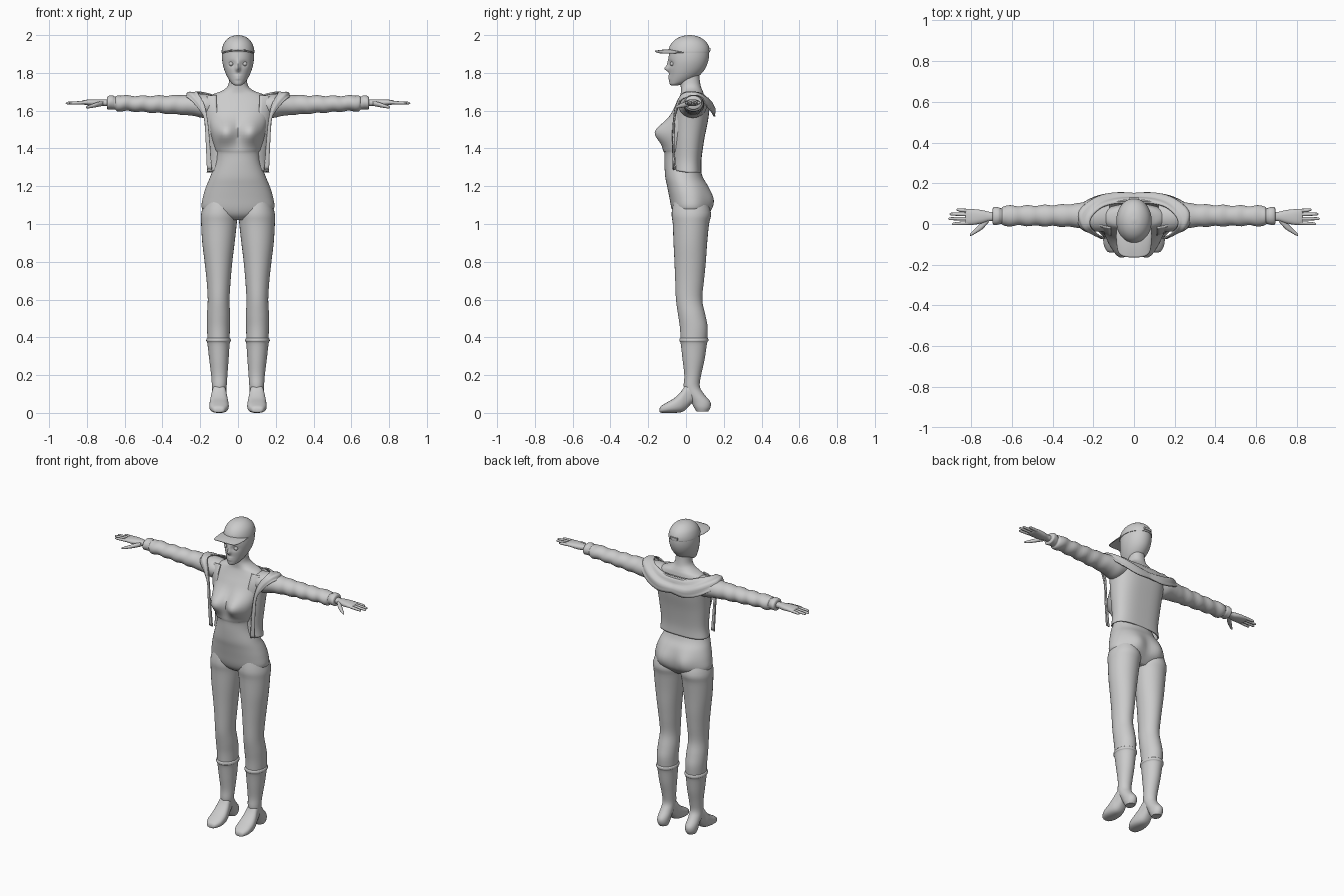
import bpy, bmesh, math
from mathutils import Vector


def spline(rows, sub):
    """Catmull-Rom interpolation of tuples."""
    out = []
    for i in range(len(rows) - 1):
        a, b, c, d = rows[max(i - 1, 0)], rows[i], rows[i + 1], rows[min(i + 2, len(rows) - 1)]
        for k in range(sub):
            t = k / sub
            out.append([0.5 * (2 * q + (r - p) * t + (2 * p - 5 * q + 4 * r - s) * t * t
                               + (3 * q - p - 3 * r + s) * t ** 3)
                        for p, q, r, s in zip(a, b, c, d)])
    return out + [list(rows[-1])]


def finish(name, bm, mirror=False, thick=0):
    bmesh.ops.recalc_face_normals(bm, faces=bm.faces)
    me = bpy.data.meshes.new(name)
    bm.to_mesh(me)
    bm.free()
    for p in me.polygons:
        p.use_smooth = True
    me.set_sharp_from_angle(angle=math.radians(50))
    ob = bpy.data.objects.new(name, me)
    bpy.context.collection.objects.link(ob)
    if mirror:
        ob.modifiers.new("mirror", 'MIRROR')
    if thick:
        m = ob.modifiers.new("thickness", 'SOLIDIFY')
        m.thickness = thick
        m.offset = 0
    return ob


def skin(bm, rings, closed):
    vs = [[bm.verts.new(p) for p in r] for r in rings]
    n = len(vs[0])
    for a, b in zip(vs, vs[1:]):
        for j in range(n if closed else n - 1):
            k = (j + 1) % n
            bm.faces.new((a[j], a[k], b[k], b[j]))
    return vs


def loft(name, axis, rows, mirror=False, n=32, power=1.0, sub=4, deform=None):
    """Rows: position on axis, then min/max of the two other directions."""
    bm = bmesh.new()
    rings = []
    for t, u0, u1, v0, v1 in spline(rows, sub):
        ring = []
        for j in range(n):
            a = 2 * math.pi * j / n
            c, s = math.cos(a), math.sin(a)
            u = (u0 + u1) / 2 + (u1 - u0) / 2 * math.copysign(abs(c) ** power, c)
            v = (v0 + v1) / 2 + (v1 - v0) / 2 * math.copysign(abs(s) ** power, s)
            p = Vector({'x': (t, u, v), 'y': (u, t, v), 'z': (u, v, t)}[axis])
            ring.append(deform(p, a) if deform else p)
        rings.append(ring)
    vs = skin(bm, rings, True)
    bm.faces.new(vs[0])
    bm.faces.new(vs[-1])
    return finish(name, bm, mirror)


def ribbon(name, stations, bulge=0, thick=0.006, folds=0):
    """Mirrored strip between inner and outer edge points."""
    bm = bmesh.new()
    rings = []
    for i, s in enumerate(spline(stations, 6)):
        a, b = Vector(s[:3]), Vector(s[3:])
        ring = []
        for k in range(11):
            t = k / 10
            p = a.lerp(b, t)
            d = Vector((p.x * 2 if p.x > 0.01 else 0, p.y * 4, 0.5)).normalized()
            w = (b - a).length * bulge
            f = math.sin(math.pi * t) + folds * math.sin(3 * math.pi * t + p.x * 12)* math.sin(math.pi * t)
            q = p + d * w * f
            if i == 0:
                q.x = 0
            ring.append(q)
        rings.append(ring)
    skin(bm, rings, False)
    return finish(name, bm, True, thick)


def bump(p, x, z, sx, sz, amp):
    return amp * math.exp(-((abs(p.x) - x) / sx) ** 2 - ((p.z - z) / sz) ** 2)


def body_shape(p, a):
    if math.sin(a) < 0:      # bust
        p.y -= bump(p, 0.068, 1.485, 0.062, 0.062, 0.066) * min(1, -2 * math.sin(a))
    else:                    # seat
        p.y += bump(p, 0.085, 1.12, 0.06, 0.07, 0.028) * math.sin(a)
    return p


def face_shape(p, a):
    if math.sin(a) < -0.3:
        p.y -= bump(p, 0, 1.822, 0.011, 0.014, 0.022) + bump(p, 0, 1.845, 0.01, 0.025, 0.008)
        p.y -= bump(p, 0, 1.783, 0.02, 0.006, 0.006) + bump(p, 0, 1.77, 0.018, 0.006, 0.006)
        p.y += bump(p, 0.034, 1.848, 0.018, 0.014, 0.009)
    return p


def wrinkle(p, a):
    w = 0.003 * math.sin(p.x * 75 + 1.5 * math.sin(a)) * min(1, max(0, (p.x - 0.25) * 8))
    return p + Vector((0, math.cos(a), math.sin(a))) * w


# torso, hips and neck
loft("torso", 'z', [
    (1.02, -.07, .07, -.03, .08), (1.045, -.14, .14, -.06, .105), (1.08, -.19, .19, -.076, .125),
    (1.14, -.186, .186, -.088, .128), (1.2, -.168, .168, -.1, .115), (1.25, -.147, .147, -.11, .088),
    (1.32, -.122, .122, -.114, .07), (1.38, -.116, .116, -.114, .068), (1.388, -.121, .121, -.12, .07),
    (1.45, -.14, .14, -.112, .078), (1.52, -.155, .155, -.1, .09), (1.6, -.17, .17, -.07, .1),
    (1.65, -.17, .17, -.045, .1), (1.685, -.135, .135, -.03, .095), (1.705, -.085, .085, -.027, .088),
    (1.73, -.055, .055, -.028, .078), (1.77, -.046, .046, -.03, .072), (1.82, -.045, .045, -.02, .07)],
    n=64, power=0.92, deform=body_shape)

# legs
loft("leg", 'z', [
    (1.15, .03, .165, -.06, .1), (1.06, .004, .194, -.076, .132), (1.0, .007, .195, -.07, .122),
    (.9, .018, .189, -.066, .112), (.8, .03, .177, -.061, .105), (.7, .039, .166, -.057, .095),
    (.6, .045, .16, -.053, .086), (.52, .042, .164, -.042, .102), (.45, .043, .164, -.032, .115),
    (.37, .045, .16, -.028, .11)], True)

# boots: shaft with heel, then the foot
loft("boot_shaft", 'z', [
    (.398, .048, .158, -.026, .108), (.394, .04, .166, -.034, .117), (.38, .038, .168, -.035, .118),
    (.366, .044, .162, -.028, .111), (.28, .05, .152, -.018, .098), (.2, .056, .142, -.009, .08),
    (.14, .06, .138, -.012, .073), (.1, .063, .138, .0, .095), (.06, .064, .138, .026, .128),
    (.03, .066, .136, .042, .13), (.008, .074, .128, .055, .118)], True)
loft("boot_foot", 'y', [
    (-.14, .085, .118, .005, .022), (-.132, .07, .134, .001, .036), (-.1, .052, .149, 0, .056),
    (-.06, .049, .151, 0, .08), (-.025, .054, .147, .004, .115), (.0, .06, .14, .018, .15),
    (.03, .066, .134, .05, .16), (.06, .075, .125, .06, .14)], True, power=0.8)

# head with face
loft("head", 'z', [
    (1.733, -.014, .014, -.078, -.045), (1.74, -.028, .028, -.086, -.02), (1.757, -.043, .043, -.089, .03),
    (1.785, -.06, .06, -.088, .07), (1.82, -.074, .074, -.09, .1), (1.86, -.083, .083, -.092, .117),
    (1.9, -.084, .084, -.09, .122), (1.94, -.078, .078, -.082, .116), (1.97, -.06, .06, -.055, .095),
    (1.99, -.03, .03, -.02, .06)], n=96, sub=5, deform=face_shape)
bm = bmesh.new()
bmesh.ops.create_uvsphere(bm, u_segments=16, v_segments=10, radius=0.012)
bmesh.ops.translate(bm, verts=bm.verts, vec=(.036, -.072, 1.848))
finish("eye", bm, True)

# cap: crown, brim and rear strap
loft("cap_crown", 'z', [
    (1.908, -.083, .083, -.088, .121), (1.91, -.087, .087, -.094, .126), (1.935, -.083, .083, -.089, .123),
    (1.96, -.073, .073, -.074, .11), (1.98, -.056, .056, -.052, .088), (1.994, -.033, .033, -.022, .06),
    (2.0, -.006, .006, .012, .026)], n=48)
ribbon("cap_brim", [
    (0, -.08, 1.922, 0, -.163, 1.915), (.03, -.075, 1.921, .035, -.162, 1.914),
    (.055, -.062, 1.917, .064, -.152, 1.909), (.074, -.04, 1.912, .08, -.125, 1.904),
    (.083, -.012, 1.908, .086, -.06, 1.904)], bulge=0.03, thick=0.005)
bm = bmesh.new()
bmesh.ops.create_cube(bm, size=1)
bmesh.ops.scale(bm, verts=bm.verts, vec=(.05, .012, .014))
bmesh.ops.translate(bm, verts=bm.verts, vec=(0, .124, 1.924))
finish("cap_strap", bm)

# jacket body, open at the front
bm = bmesh.new()
rings = []
for z, w, yf, yb in spline([
        (1.272, .162, -.068, .078), (1.34, .155, -.068, .078), (1.45, .165, -.07, .093),
        (1.55, .175, -.066, .113), (1.62, .185, -.05, .12), (1.67, .185, -.02, .115)], 5):
    ring = []
    for k in range(49):
        a = math.radians(-62 + 304 * k / 48)
        c, s = math.cos(a), math.sin(a)
        x = w * math.copysign(abs(c) ** 0.65, c)
        mid = 0.01
        y = mid + (yb - mid) * s ** 0.85 if s > 0 else mid + (yf - mid) * abs(s)
        ring.append((x, y, z + 0.012 * max(0, -s)))
    rings.append(ring)
skin(bm, rings, False)
finish("jacket_body", bm, thick=0.008)

# draped collar that runs over the shoulders and down the front edges
ribbon("jacket_collar", [
    (0, .1, 1.665, 0, .148, 1.575), (.09, .1, 1.67, .1, .15, 1.57), (.16, .08, 1.69, .2, .128, 1.605),
    (.21, .03, 1.698, .282, .07, 1.66), (.212, -.015, 1.69, .262, -.015, 1.665),
    (.18, -.05, 1.635, .208, -.045, 1.61), (.162, -.064, 1.56, .178, -.06, 1.555),
    (.15, -.07, 1.45, .17, -.064, 1.45), (.138, -.066, 1.287, .163, -.06, 1.287)],
    bulge=0.16, thick=0.008, folds=0.5)

# sleeves with gathered cuffs
loft("sleeve", 'x', [
    (.12, -.03, .1, 1.58, 1.68), (.18, -.038, .11, 1.562, 1.688), (.24, -.025, .107, 1.573, 1.686),
    (.32, -.014, .097, 1.58, 1.682), (.45, -.01, .092, 1.589, 1.679), (.57, -.008, .089, 1.597, 1.679),
    (.635, -.01, .089, 1.598, 1.682), (.65, -.002, .08, 1.605, 1.674), (.665, -.004, .083, 1.603, 1.678),
    (.688, -.002, .08, 1.605, 1.676), (.694, .008, .07, 1.612, 1.668)], True, sub=8, deform=wrinkle)

# hands
loft("palm", 'x', [
    (.67, .014, .062, 1.622, 1.66), (.71, .014, .06, 1.625, 1.659), (.745, .004, .068, 1.624, 1.66),
    (.79, -.004, .073, 1.628, 1.659), (.822, -.002, .073, 1.633, 1.654), (.828, .006, .066, 1.638, 1.65)],
    True, n=24, power=0.85)
for fname, y, spread, tip in (("index", .005, -.004, .893), ("middle", .026, 0, .912),
                              ("ring", .046, .003, .905), ("little", .065, .005, .872)):
    rows = [(x, y + spread * k - r, y + spread * k + r, 1.643 - .003 * k - r, 1.643 - .003 * k + r)
            for x, k, r in ((.805, 0, .009), (.85, .5, .0085), (tip - .012, .9, .007),
                            (tip - .003, 1, .0045), (tip, 1, .001))]
    loft(fname + "_finger", 'x', rows, True, n=12)
loft("thumb", 'x', [
    (.715, .006, .036, 1.625, 1.652), (.745, -.026, .012, 1.619, 1.645), (.775, -.045, -.019, 1.614, 1.634),
    (.797, -.057, -.04, 1.612, 1.626), (.806, -.058, -.05, 1.614, 1.621)], True, n=14)
